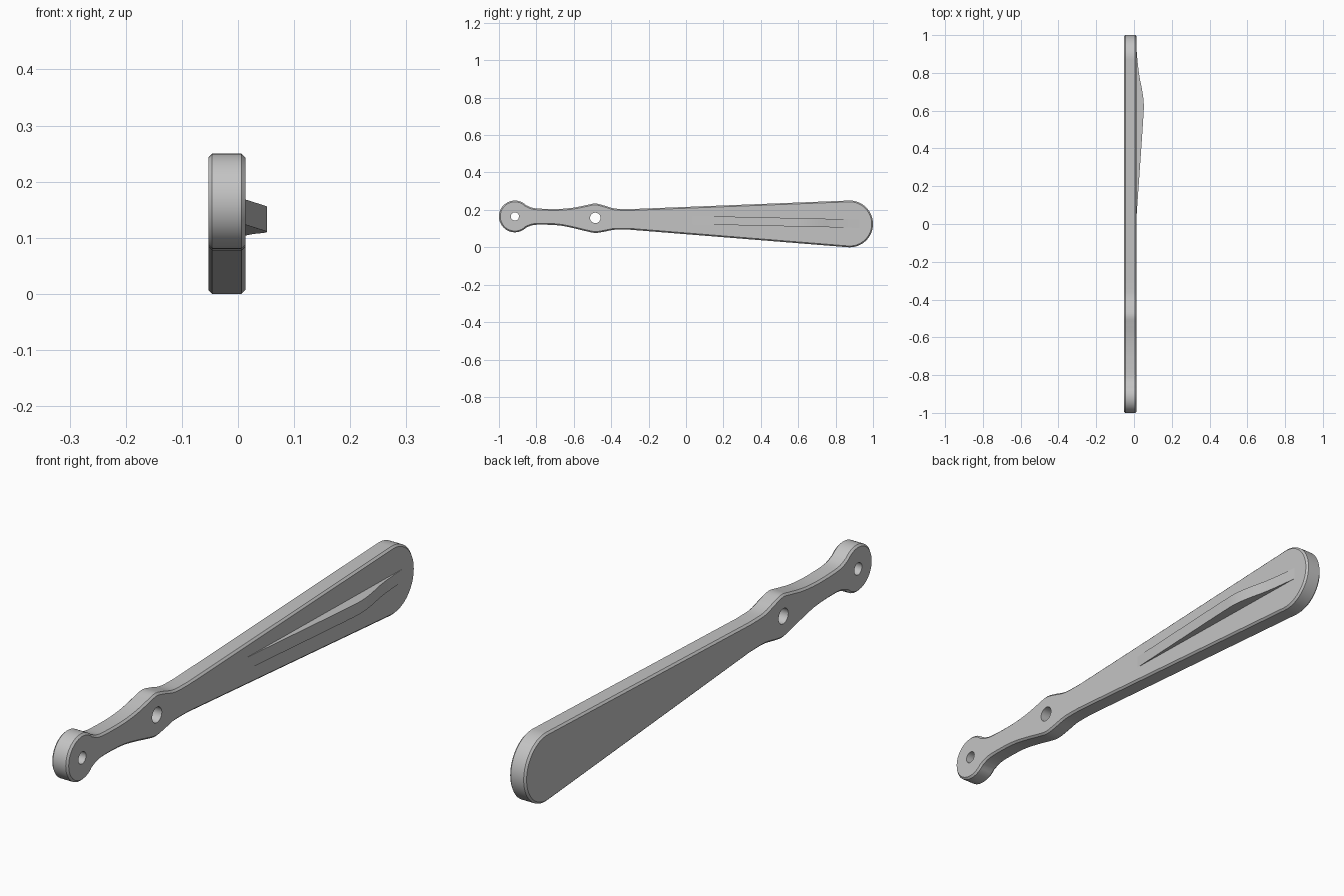
import bpy, bmesh, math
from mathutils import Vector

if "Cube" in bpy.data.objects:
    bpy.data.objects.remove(bpy.data.objects["Cube"])

grey = bpy.data.materials.new("plain grey")
grey.use_nodes = True
grey.diffuse_color = (0.55, 0.55, 0.55, 1)
grey.node_tree.nodes["Principled BSDF"].inputs["Base Color"].default_value = (0.55, 0.55, 0.55, 1)

BACK, FACE = -0.053, 0.013     # x of the two flat sides


def smooth_path(points, steps=4):
    """Catmull-Rom curve through the points."""
    p = [Vector(q) for q in points]
    p = [2 * p[0] - p[1]] + p + [2 * p[-1] - p[-2]]
    out = []
    for a, b, c, d in zip(p, p[1:], p[2:], p[3:]):
        for i in range(steps):
            t = i / steps
            out.append(0.5 * (2 * b + (c - a) * t + (2 * a - 5 * b + 4 * c - d) * t ** 2
                              + (3 * b - a - 3 * c + d) * t ** 3))
    return out + [p[-2]]


def arc(cy, cz, r, start, end, n):
    angles = [math.radians(start + (end - start) * i / n) for i in range(n + 1)]
    return [Vector((cy + r * math.cos(a), cz + r * math.sin(a))) for a in angles]


def prism(name, loop, offset):
    """Solid made by moving a closed loop of 3D points along an offset."""
    bm = bmesh.new()
    face = bm.faces.new([bm.verts.new(p) for p in loop])
    new = bmesh.ops.extrude_face_region(bm, geom=[face])["geom"]
    for v in new:
        if isinstance(v, bmesh.types.BMVert):
            v.co += Vector(offset)
    bmesh.ops.recalc_face_normals(bm, faces=bm.faces)
    mesh = bpy.data.meshes.new(name)
    bm.to_mesh(mesh)
    bm.free()
    mesh.materials.append(grey)
    obj = bpy.data.objects.new(name, mesh)
    bpy.context.collection.objects.link(obj)
    return obj


def select(obj):
    bpy.ops.object.select_all(action="DESELECT")
    obj.select_set(True)
    bpy.context.view_layer.objects.active = obj


# Arm outline: rounded small end, waisted grip with a bulge, widening blade
upper = smooth_path([(-0.855, 0.225), (-0.82, 0.211), (-0.77, 0.206), (-0.68, 0.205),
                     (-0.6, 0.212), (-0.53, 0.226), (-0.485, 0.234), (-0.44, 0.224),
                     (-0.38, 0.207), (-0.3, 0.204)])
lower = smooth_path([(-0.855, 0.105), (-0.82, 0.118), (-0.77, 0.121), (-0.68, 0.117),
                     (-0.6, 0.102), (-0.53, 0.085), (-0.485, 0.077), (-0.44, 0.083),
                     (-0.38, 0.094), (-0.3, 0.094)])
tip = arc(0.875, 0.125, 0.125, 92, -94, 40)
small_end = arc(-0.915, 0.165, 0.085, 315, 45, 36)[1:-1]
outline = upper + tip + lower[::-1] + small_end
arm = prism("arm", [(BACK, p.x, p.y) for p in outline], (FACE - BACK, 0, 0))

# Chamfer around both flat sides
bevel = arm.modifiers.new("chamfer", "BEVEL")
bevel.width = 0.007
bevel.segments = 1
bevel.limit_method = "ANGLE"
bevel.angle_limit = math.radians(60)
bevel.use_clamp_overlap = False
select(arm)
bpy.ops.object.modifier_apply(modifier=bevel.name)

# Two through holes
for y, z, r in [(-0.915, 0.165, 0.022), (-0.485, 0.157, 0.028)]:
    ring = arc(y, z, r, 0, 360, 32)[:-1]
    cutter = prism("hole_cutter", [(-0.2, p.x, p.y) for p in ring], (0.4, 0, 0))
    cutter.hide_render = True
    cut = arm.modifiers.new("hole", "BOOLEAN")
    cut.operation = "DIFFERENCE"
    cut.solver = "EXACT"
    cut.object = cutter
    select(arm)
    bpy.ops.object.modifier_apply(modifier=cut.name)
    bpy.data.objects.remove(cutter)

# Raised rib on the blade, slightly tilted along its length
crest = smooth_path([(0.02, 0.012), (0.25, 0.028), (0.48, 0.044), (0.56, 0.049),
                     (0.62, 0.052), (0.67, 0.049), (0.72, 0.041), (0.78, 0.029),
                     (0.85, 0.02), (0.94, 0.012)])
section = [Vector((0.94, 0)), Vector((0.02, 0))] + crest
rib = prism("rib", [(p.y, p.x, 0.124 - 0.022 * p.x) for p in section], (0, 0, 0.045))

for obj in (arm, rib):
    select(obj)
    bpy.ops.object.shade_smooth_by_angle(angle=math.radians(30))
